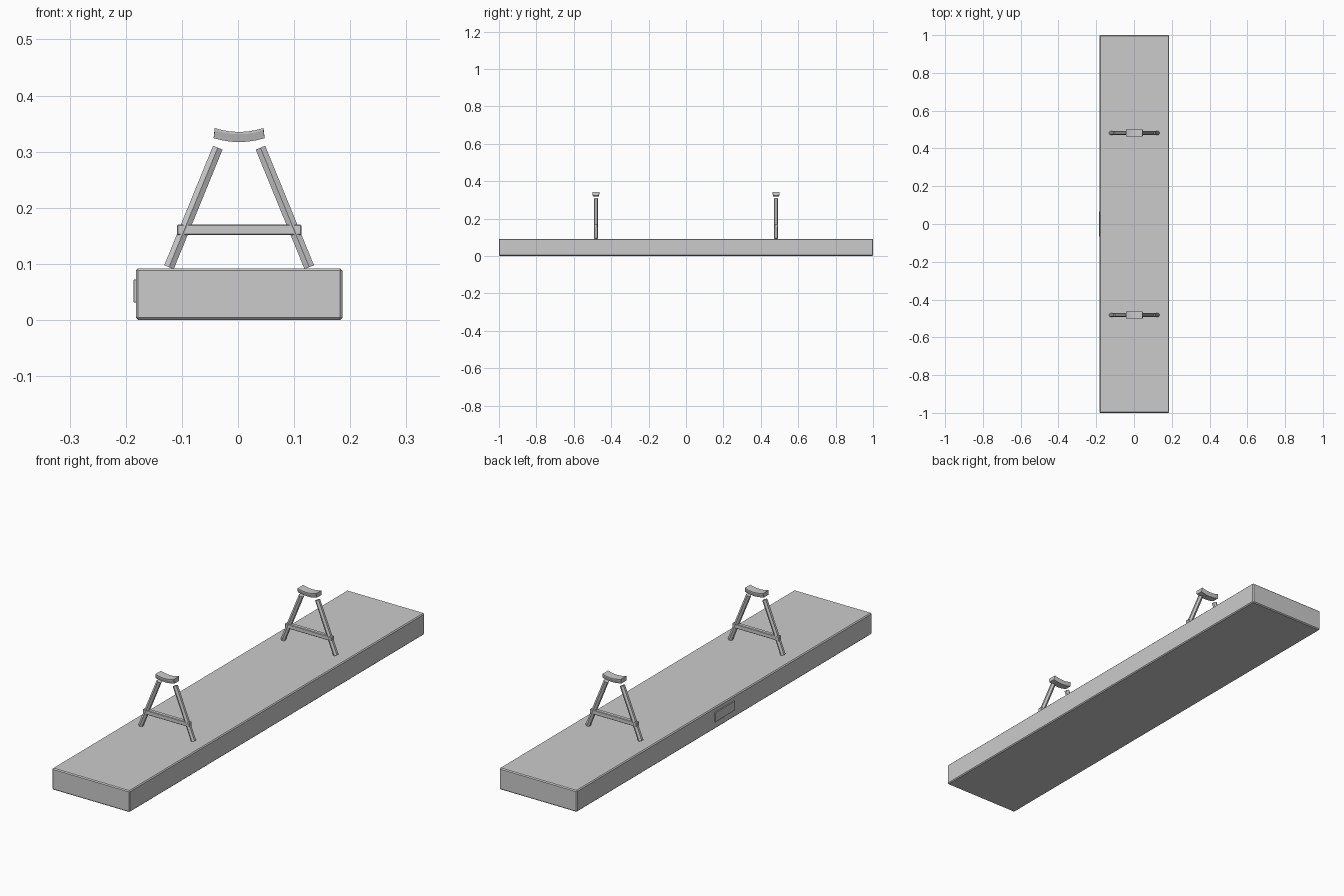
import bpy, bmesh
from mathutils import Vector

if "Cube" in bpy.data.objects:
    bpy.data.objects.remove(bpy.data.objects["Cube"])

CX = 0.002  # base and stands sit slightly off centre because of the plaque


def finish(name, bm):
    bmesh.ops.recalc_face_normals(bm, faces=bm.faces)
    me = bpy.data.meshes.new(name)
    bm.to_mesh(me)
    bm.free()
    ob = bpy.data.objects.new(name, me)
    bpy.context.collection.objects.link(ob)
    return ob


def box(name, lo, hi, bevel=0.0):
    bm = bmesh.new()
    bmesh.ops.create_cube(bm, size=1)
    lo, hi = Vector(lo), Vector(hi)
    for v in bm.verts:
        v.co = (lo + hi) / 2 + v.co * (hi - lo)
    if bevel:
        bmesh.ops.bevel(bm, geom=bm.edges[:], offset=bevel, segments=1,
                        affect='EDGES', profile=0.5)
    return finish(name, bm)


def rod(name, a, b, radius, sides):
    a, b = Vector(a), Vector(b)
    bm = bmesh.new()
    bmesh.ops.create_cone(bm, cap_ends=True, segments=sides, radius1=radius,
                          radius2=radius, depth=(b - a).length)
    rot = (b - a).to_track_quat('Z', 'X')
    for v in bm.verts:
        v.co = (a + b) / 2 + rot @ v.co
    return finish(name, bm)


def cradle(name, y):
    # six-segment sagging saddle, wider at the top than at the bottom
    bm = bmesh.new()
    rings = []
    for i in range(7):
        t = i / 3 - 1
        x = CX + 0.0445 * t
        z = 0.335 + 0.007 * t * t
        lean = 0.002 * t
        sect = [(lean * -0.5, -0.019, 0), (lean * -0.5, 0.019, 0),
                (lean * -0.5, 0.019, -0.004), (lean * 0.5, 0.015, -0.018),
                (lean * 0.5, -0.015, -0.018), (lean * -0.5, -0.019, -0.004)]
        rings.append([bm.verts.new((x + dx, y + dy, z + dz)) for dx, dy, dz in sect])
    for r, s in zip(rings, rings[1:]):
        for k in range(6):
            m = (k + 1) % 6
            bm.faces.new((r[k], r[m], s[m], s[k]))
    bm.faces.new(rings[0])
    bm.faces.new(rings[-1])
    return finish(name, bm)


# Plinth and side plaque
box("base", (-0.182, -1, 0), (0.186, 1, 0.092), 0.004)
box("plaque", (-0.186, -0.067, 0.031), (-0.181, 0.067, 0.072), 0.001)

# Two A-frame stands
for label, y in (("front", -0.482), ("back", 0.482)):
    for side, s in (("left", -1), ("right", 1)):
        rod(f"{label}_{side}_leg", (CX + s * 0.125, y, 0.094),
            (CX + s * 0.038, y, 0.307), 0.0105, 6)
    box(f"{label}_crossbar", (CX - 0.111, y - 0.009, 0.151),
        (CX + 0.111, y + 0.009, 0.170), 0.002)
    cradle(f"{label}_cradle", y)
